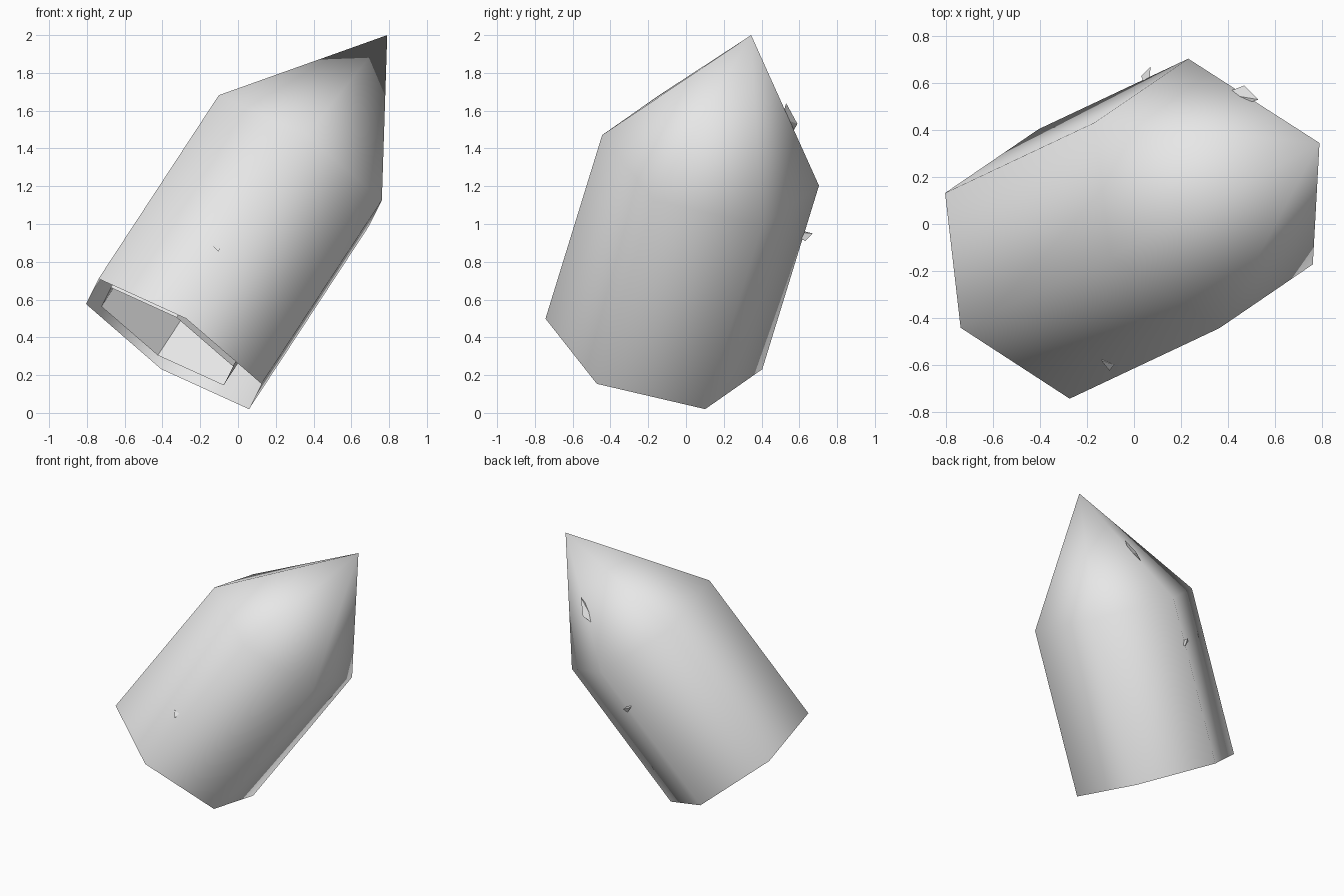
import bpy
import math
from mathutils import Vector

if "Cube" in bpy.data.objects:
    bpy.data.objects.remove(bpy.data.objects["Cube"], do_unlink=True)

# Single pale grey stone colour
stone = bpy.data.materials.new("pale_grey")
stone.use_nodes = True
stone.diffuse_color = (0.8, 0.8, 0.8, 1)
stone.node_tree.nodes["Principled BSDF"].inputs["Base Color"].default_value = (0.8, 0.8, 0.8, 1)

# Leaning frame shared by the crystal and its core
base = Vector((-0.34, -0.17, 0.365))
shoulder = Vector((0.297, 0.13, 1.337))
tip = Vector((0.79, 0.345, 2.0))
axis = (shoulder - base).normalized()
side = Vector((0.07, -0.575, 0.14))
side = (side - axis * side.dot(axis)).normalized()
across = axis.cross(side)
RADIUS = 0.593


def add_mesh(name, verts, faces, smooth):
    mesh = bpy.data.meshes.new(name)
    mesh.from_pydata(verts, [], faces)
    mesh.materials.append(stone)
    mesh.polygons.foreach_set("use_smooth", [smooth] * len(faces))
    obj = bpy.data.objects.new(name, mesh)
    bpy.context.collection.objects.link(obj)
    return obj


def ring(centre, radius):
    angles = [math.radians(60 * i) for i in range(6)]
    return [centre + radius * (math.cos(a) * side + math.sin(a) * across) for a in angles]


def crystal(name, scale, shift, smooth):
    """Open six-sided prism that closes in a point."""
    foot = base + shift
    neck = foot + (shoulder - base) * scale
    point = foot + (tip - base) * scale
    verts = ring(foot, RADIUS * scale) + ring(neck, RADIUS * scale) + [point]
    faces = []
    for i in range(6):
        j = (i + 1) % 6
        faces += [(i, j, j + 6, i + 6), (i + 6, j + 6, 12)]
    return add_mesh(name, verts, faces, smooth)


def shard(name, corners):
    """Small splinter whose root is buried in the crystal wall."""
    pts = [Vector(c) for c in corners]
    middle = sum(pts, Vector()) / 3
    on_axis = base + axis * (middle - base).dot(axis)
    root = middle.lerp(on_axis, 0.15)
    normal = (pts[1] - pts[0]).cross(pts[2] - pts[0])
    if normal.dot(middle - root) < 0:
        pts.reverse()
    return add_mesh(name, pts + [root], [(0, 1, 2), (1, 0, 3), (2, 1, 3), (0, 2, 3)], False)


# Outer shell and the hollow core visible through the open foot
crystal("crystal_shell", 1.0, Vector(), True)
crystal("hollow_core", 0.75, Vector((-0.035, -0.054, 0.04)), False)

# Splinters poking through the walls
shard("front_shard", [(-0.14, -0.58, 0.89), (-0.085, -0.6, 0.885), (-0.105, -0.625, 0.855)])
shard("tip_shard", [(0.53, 0.53, 1.64), (0.47, 0.59, 1.53), (0.38, 0.555, 1.47)])
shard("back_shard", [(0.03, 0.63, 0.96), (0.07, 0.67, 0.95), (0.06, 0.63, 0.91)])
